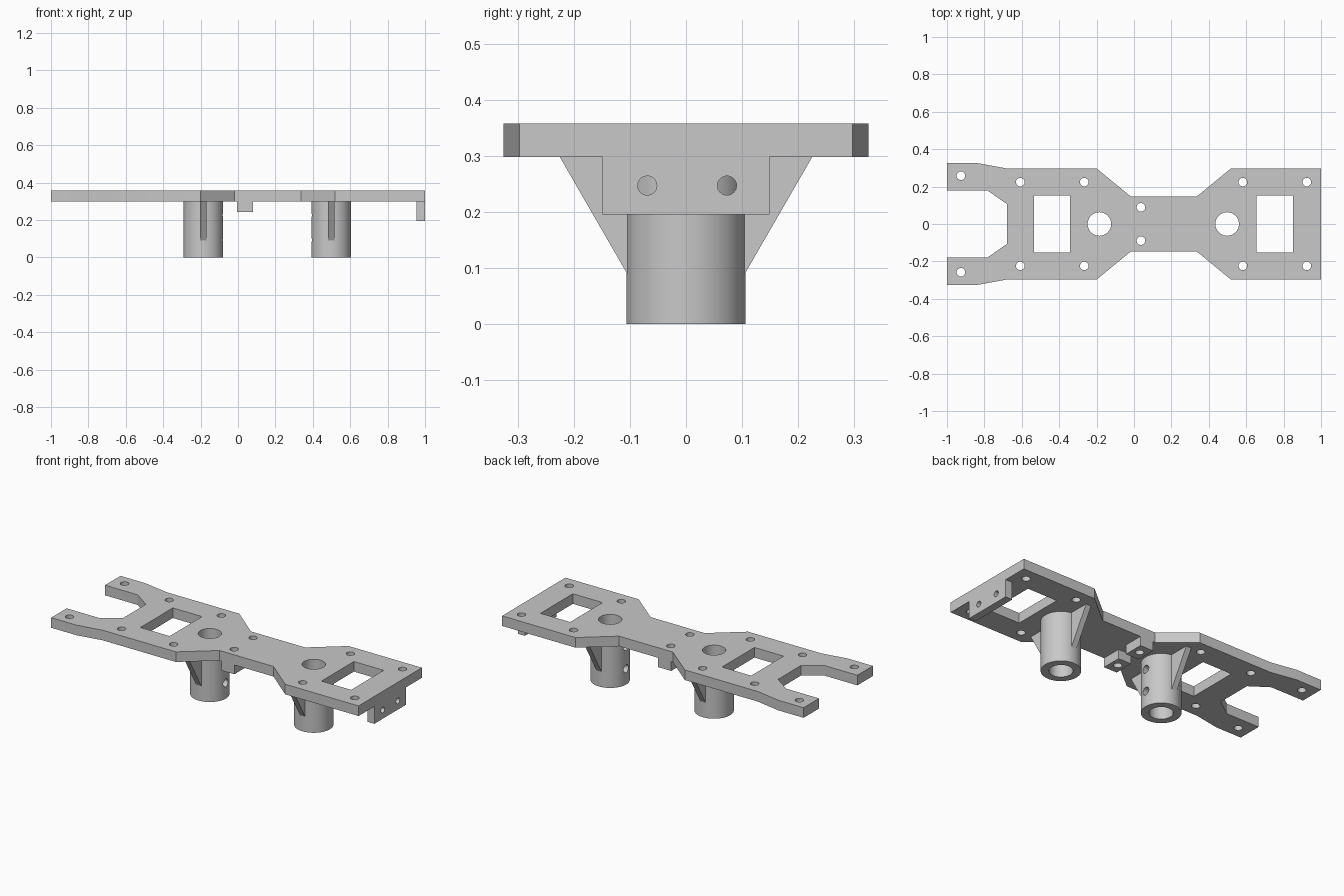
import bpy
import bmesh
from math import radians
from mathutils import Matrix, Vector

cube = bpy.data.objects.get("Cube")
if cube:
    bpy.data.objects.remove(cube, do_unlink=True)

grey = bpy.data.materials.new("light grey plastic")
grey.use_nodes = True
COLOUR = (0.58, 0.58, 0.58, 1)
grey.diffuse_color = COLOUR
grey.node_tree.nodes["Principled BSDF"].inputs["Base Color"].default_value = COLOUR

BOTTOM, TOP = 0.298, 0.358      # plate underside and upper face
TUBE_R, BORE_R, HOLE_R = 0.106, 0.063, 0.023


def finish(name, bm):
    bmesh.ops.recalc_face_normals(bm, faces=bm.faces)
    mesh = bpy.data.meshes.new(name)
    bm.to_mesh(mesh)
    bm.free()
    mesh.materials.append(grey)
    obj = bpy.data.objects.new(name, mesh)
    bpy.context.collection.objects.link(obj)
    return obj


def prism(bm, points, push):
    """Extrude a closed outline of 3D points along a vector."""
    face = bm.faces.new([bm.verts.new(p) for p in points])
    side = bmesh.ops.extrude_face_region(bm, geom=[face])["geom"]
    bmesh.ops.translate(bm, verts=[v for v in side if isinstance(v, bmesh.types.BMVert)],
                        vec=Vector(push))


def box(bm, x0, x1, y0, y1, z0, z1):
    prism(bm, [(x0, y0, z0), (x1, y0, z0), (x1, y1, z0), (x0, y1, z0)], (0, 0, z1 - z0))


def rod(bm, centre, radius, length, along_x=False, sides=32):
    turn = Matrix.Rotation(radians(90), 4, "Y") if along_x else Matrix()
    bmesh.ops.create_cone(bm, cap_ends=True, segments=sides, radius1=radius, radius2=radius,
                          depth=length, matrix=Matrix.Translation(centre) @ turn)


def cut(obj, bm):
    """Subtract the cutter mesh, then smooth only the round surfaces."""
    cutter = finish("cutter", bm)
    cutter.hide_render = True
    mod = obj.modifiers.new("holes", "BOOLEAN")
    mod.operation, mod.solver, mod.object = "DIFFERENCE", "EXACT", cutter
    bpy.ops.object.select_all(action="DESELECT")
    obj.select_set(True)
    bpy.context.view_layer.objects.active = obj
    bpy.ops.object.modifier_apply(modifier=mod.name)
    bpy.data.objects.remove(cutter, do_unlink=True)
    bpy.ops.object.shade_smooth_by_angle(angle=radians(30))


# Waisted plate with a forked end, mirrored across y
half = [(-0.68, 0.107), (-0.785, 0.18), (-1, 0.18), (-1, 0.325), (-0.835, 0.325),
        (-0.68, 0.297), (-0.2, 0.297), (-0.018, 0.148), (0.337, 0.148),
        (0.518, 0.297), (1, 0.297)]
outline = half + [(x, -y) for x, y in reversed(half)]
bm = bmesh.new()
prism(bm, [(x, y, BOTTOM) for x, y in outline], (0, 0, TOP - BOTTOM))
plate = finish("plate", bm)

# Plate openings: screw holes, bores and rectangular windows
bm = bmesh.new()
screws = [(-0.926, 0.258), (-0.608, 0.224), (-0.266, 0.224),
          (0.037, 0.089), (0.582, 0.224), (0.924, 0.224)]
for x, y in screws:
    for s in (1, -1):
        rod(bm, (x, s * y, 0.33), HOLE_R, 0.2)
for x in (-0.185, 0.498):
    rod(bm, (x, 0, 0.33), BORE_R, 0.2, sides=48)
for x0, x1 in ((-0.535, -0.343), (0.655, 0.85)):
    box(bm, x0, x1, -0.152, 0.152, 0.2, 0.5)
cut(plate, bm)

# Tubes with cross holes facing the middle, braced by triangular ribs
for name, x, inward in (("fork_end", -0.185, 1), ("lip_end", 0.498, -1)):
    bm = bmesh.new()
    rod(bm, (x, 0, BOTTOM / 2), TUBE_R, BOTTOM, sides=64)
    tube = finish(name + "_tube", bm)
    bm = bmesh.new()
    rod(bm, (x, 0, BOTTOM / 2), BORE_R, 0.5, sides=48)
    cut(tube, bm)
    bm = bmesh.new()
    for z in (0.093, 0.225):
        rod(bm, (x + inward * 0.1, 0, z), HOLE_R, 0.12, along_x=True)
    cut(tube, bm)
    for side, s in (("left", 1), ("right", -1)):
        bm = bmesh.new()
        prism(bm, [(x - 0.017, s * y, z) for y, z in
                   ((0.1, BOTTOM), (0.225, BOTTOM), (0.105, 0.09), (0.1, 0.09))],
              (0.034, 0, 0))
        finish(f"{name}_rib_{side}", bm)

# Screw blocks under the waist
for side, s in (("left", 1), ("right", -1)):
    bm = bmesh.new()
    box(bm, -0.006, 0.08, s * 0.03, s * 0.148, 0.243, BOTTOM)
    block = finish("screw_block_" + side, bm)
    bm = bmesh.new()
    rod(bm, (0.037, s * 0.089, 0.27), HOLE_R, 0.2)
    cut(block, bm)

# Hanging end lip with two cross holes
bm = bmesh.new()
box(bm, 0.955, 1, -0.149, 0.149, 0.195, BOTTOM)
lip = finish("end_lip", bm)
bm = bmesh.new()
for y in (-0.069, 0.073):
    rod(bm, (0.98, y, 0.247), 0.017, 0.2, along_x=True)
cut(lip, bm)
